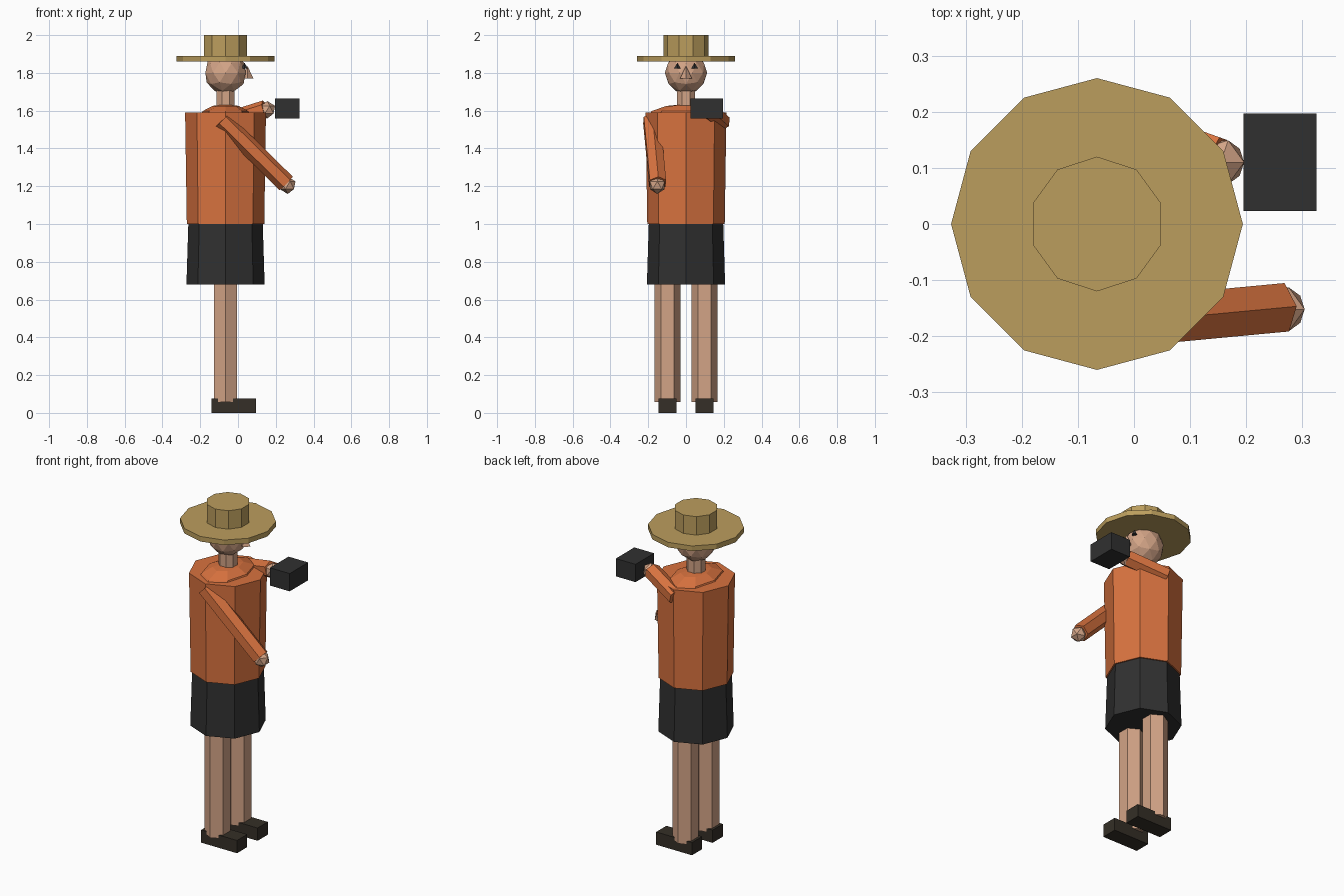
import bpy
from math import pi
from mathutils import Vector

cube = bpy.data.objects.get("Cube")
if cube:
    bpy.data.objects.remove(cube, do_unlink=True)

CX = -0.066  # body axis; the figure looks toward +x


def material(name, color):
    m = bpy.data.materials.new(name)
    m.use_nodes = True
    m.diffuse_color = (*color, 1)
    bsdf = next(n for n in m.node_tree.nodes if n.type == 'BSDF_PRINCIPLED')
    bsdf.inputs["Base Color"].default_value = (*color, 1)
    return m


SKIN = material("skin", (0.65, 0.37, 0.24))
ORANGE = material("orange cloth", (0.69, 0.17, 0.05))
BLACK = material("black", (0.03, 0.03, 0.03))
SHOE = material("dark brown leather", (0.035, 0.028, 0.02))
STRAW = material("straw", (0.50, 0.34, 0.11))


def finish(name, mat):
    ob = bpy.context.object
    ob.name = name
    ob.data.materials.append(mat)
    return ob


def frustum(name, mat, sides, r0, r1, z0, z1, x=CX, y=0, turn=0):
    bpy.ops.mesh.primitive_cone_add(vertices=sides, radius1=r0, radius2=r1, depth=z1 - z0,
                                    location=(x, y, (z0 + z1) / 2), rotation=(0, 0, turn))
    return finish(name, mat)


def ball(name, mat, center, radius, detail):
    bpy.ops.mesh.primitive_ico_sphere_add(subdivisions=detail, radius=radius, location=center)
    return finish(name, mat)


def box(name, mat, center, size):
    bpy.ops.mesh.primitive_cube_add(size=1, location=center)
    bpy.context.object.scale = size
    return finish(name, mat)


def limb(name, mat, start, end, radius):
    a, b = Vector(start), Vector(end)
    d = b - a
    bpy.ops.mesh.primitive_cone_add(vertices=6, radius1=radius, radius2=radius, depth=d.length,
                                    location=(a + b) / 2,
                                    rotation=d.to_track_quat('Z', 'Y').to_euler())
    return finish(name, mat)


# Hat
frustum("hat_brim", STRAW, 12, 0.26, 0.26, 1.86, 1.89)
frustum("hat_crown", STRAW, 10, 0.12, 0.12, 1.89, 2.0)

# Head and neck
ball("head", SKIN, (CX, 0, 1.80), 0.112, 2)
frustum("neck", SKIN, 8, 0.052, 0.052, 1.58, 1.72, turn=pi / 8)
frustum("nose", SKIN, 4, 0.032, 0, 1.77, 1.837, x=0.05)

# Torso, shoulders and skirt
frustum("torso", ORANGE, 8, 0.205, 0.214, 1.0, 1.59)
bpy.ops.mesh.primitive_uv_sphere_add(segments=8, ring_count=6, radius=1, location=(CX, 0, 1.56))
bpy.context.object.scale = (0.14, 0.21, 0.075)
finish("shoulders", ORANGE)
frustum("skirt", BLACK, 8, 0.207, 0.197, 0.68, 1.0)

# Mirrored eyes, legs and shoes
for side, s in (("left", 1), ("right", -1)):
    frustum(side + "_eye", BLACK, 4, 0.018, 0, 1.823, 1.853, x=0.035, y=s * 0.046)
    frustum(side + "_leg", SKIN, 6, 0.07, 0.07, 0.058, 0.72, y=s * 0.098)
    box(side + "_shoe", SHOE, (-0.023, s * 0.097, 0.038), (0.236, 0.096, 0.076))

# Arms and hands
limb("right_arm", ORANGE, (-0.085, -0.182, 1.55), (0.255, -0.15, 1.215), 0.05)
ball("right_hand", SKIN, (0.263, -0.152, 1.205), 0.046, 1)
limb("left_arm", ORANGE, (-0.07, 0.19, 1.54), (0.145, 0.113, 1.608), 0.048)
ball("left_hand", SKIN, (0.155, 0.11, 1.605), 0.046, 1)

# Box held in the left hand
box("held_box", BLACK, (0.26, 0.11, 1.612), (0.13, 0.174, 0.106))
